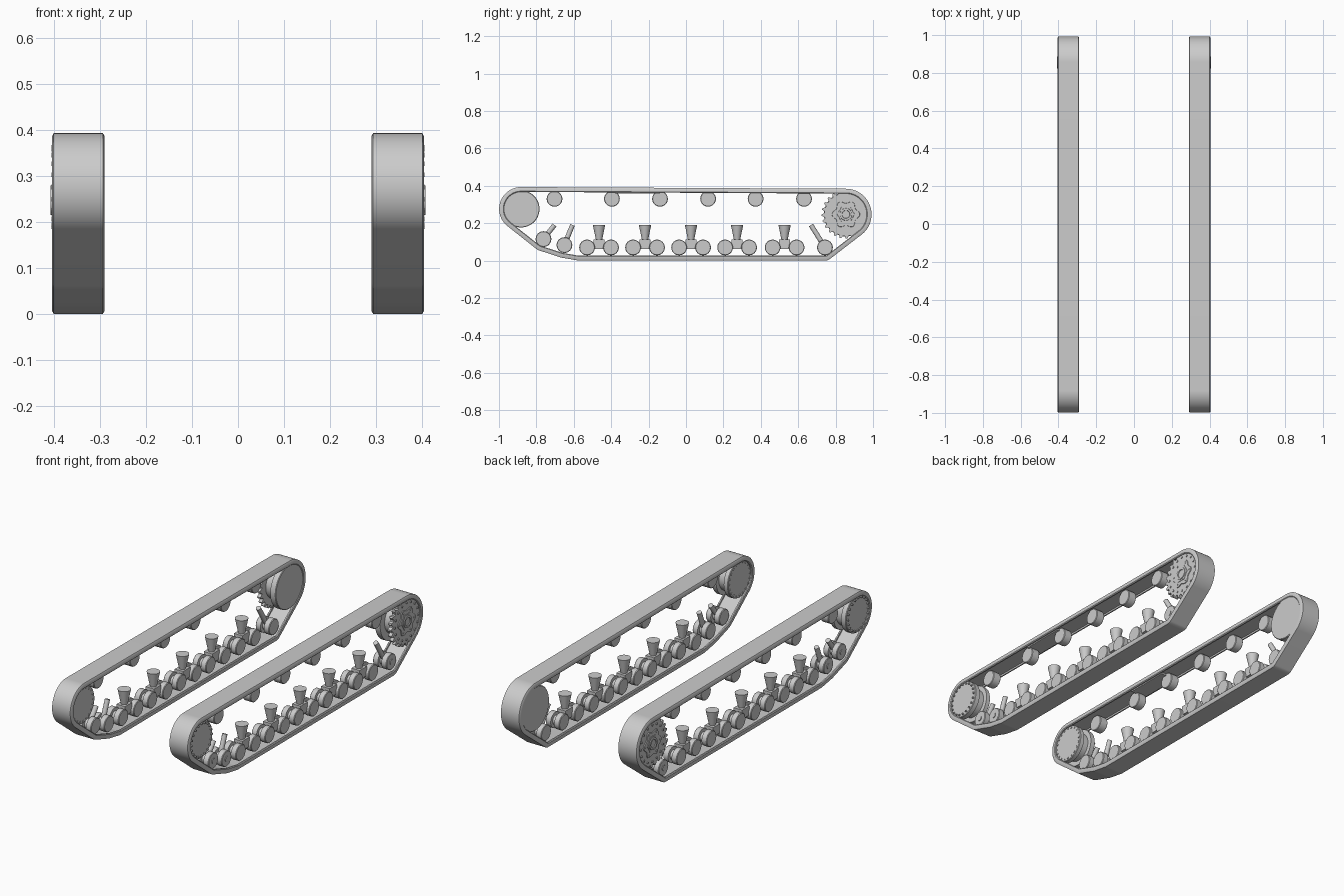
import bpy, bmesh
from math import sin, cos, tau
from mathutils import Vector, Matrix

cube = bpy.data.objects.get("Cube")
if cube:
    bpy.data.objects.remove(cube)

MID = 0.3475  # centre plane of one track
metal = bpy.data.materials.new("plain_grey")
metal.use_nodes = True
GREY = (0.6, 0.6, 0.6, 1)
metal.diffuse_color = GREY
metal.node_tree.nodes["Principled BSDF"].inputs["Base Color"].default_value = GREY


def finish(name, bm):
    """Turn a bmesh into a smooth-shaded object mirrored to the other side."""
    bmesh.ops.recalc_face_normals(bm, faces=bm.faces)
    mesh = bpy.data.meshes.new(name)
    bm.to_mesh(mesh)
    bm.free()
    mesh.materials.append(metal)
    ob = bpy.data.objects.new(name, mesh)
    bpy.context.collection.objects.link(ob)
    ob.modifiers.new("other_side", 'MIRROR').use_bisect_axis[0] = False
    bpy.ops.object.select_all(action='DESELECT')
    ob.select_set(True)
    bpy.context.view_layer.objects.active = ob
    bpy.ops.object.shade_smooth_by_angle(angle=0.6)
    return ob


def turned(bm, y, z, rings, n=32, shape=lambda i: 1):
    """Capped solid along x from (x, radius) rings; shape scales the radius."""
    loops = []
    for x, r in rings:
        loops.append([bm.verts.new((x, y + r * shape(i) * cos(tau * i / n),
                                    z + r * shape(i) * sin(tau * i / n)))
                      for i in range(n)])
    for a, b in zip(loops, loops[1:]):
        for i in range(n):
            j = (i + 1) % n
            bm.faces.new((a[i], a[j], b[j], b[i]))
    bm.faces.new(loops[0])
    bm.faces.new(loops[-1])


def rod(bm, start, end, r1, r2, n=20):
    """Cone or cylinder between two points."""
    a, b = Vector(start), Vector(end)
    rot = (b - a).to_track_quat('Z', 'Y').to_matrix().to_4x4()
    bmesh.ops.create_cone(bm, cap_ends=True, segments=n, radius1=r1, radius2=r2,
                          depth=(b - a).length,
                          matrix=Matrix.Translation((a + b) / 2) @ rot)


def box(bm, centre, size):
    bmesh.ops.create_cube(bm, size=1, matrix=Matrix.Translation(centre)
                          @ Matrix.Diagonal((*size, 1)))


def bolts(bm, y, z, ring, x0, x1, r, count):
    for i in range(count):
        a = tau * i / count
        turned(bm, y + ring * cos(a), z + ring * sin(a), [(x0, r), (x1, r)], 8)


IDLER = (-0.882, 0.276)
DRIVE = (0.855, 0.247)

# Track belt: a chamfered section swept round the wheels
guides = [(*IDLER, 0.117), (*DRIVE, 0.137), (0.745, 0.04, 0.04), (-0.57, 0.065, 0.065),
          (-0.65, 0.083, 0.069), (-0.762, 0.115, 0.065)]
section = [(-0.0535, 0), (0.0535, 0), (0.0575, 0.007), (0.0575, 0.022), (0.054, 0.026),
           (0.047, 0.026), (0.047, 0.017), (-0.047, 0.017), (-0.047, 0.026),
           (-0.054, 0.026), (-0.0575, 0.022), (-0.0575, 0.007)]
bm = bmesh.new()
STEPS = 240
loops = []
for k in range(STEPS):
    c, s = cos(tau * k / STEPS), sin(tau * k / STEPS)
    y, z, r = max(guides, key=lambda g: g[0] * c + g[1] * s + g[2])
    loops.append([bm.verts.new((MID + x, y + (r - d) * c, z + (r - d) * s))
                  for x, d in section])
for k in range(STEPS):
    a, b = loops[k], loops[(k + 1) % STEPS]
    for i in range(len(section)):
        j = (i + 1) % len(section)
        bm.faces.new((a[i], a[j], b[j], b[i]))
finish("track_belt", bm)

# Skid plate under the upper run
bm = bmesh.new()
box(bm, (MID, -0.26, 0.364), (0.09, 0.24, 0.009))
finish("upper_skid_plate", bm)

# Front idler: two bolted discs on a stepped drum
bm = bmesh.new()
turned(bm, *IDLER, [(0.300, 0.096), (0.303, 0.099), (0.325, 0.099), (0.325, 0.075),
                    (0.370, 0.075), (0.370, 0.099), (0.395, 0.099), (0.398, 0.096)], 48)
for x0, x1 in ((0.297, 0.301), (0.397, 0.406)):
    bolts(bm, *IDLER, 0.086, x0, x1, 0.005, 20)
finish("front_idler", bm)

# Rear drive sprocket: toothed ring, plain inner disc and drum
bm = bmesh.new()
TEETH = 24
turned(bm, *DRIVE, [(0.378, 0.13), (0.398, 0.13)], TEETH * 4,
       lambda i: 1 if i % 4 < 2 else 0.88)
turned(bm, *DRIVE, [(0.325, 0.08), (0.380, 0.08)], 40)
turned(bm, *DRIVE, [(0.293, 0.115), (0.296, 0.118), (0.325, 0.118)], 48)
finish("drive_sprocket", bm)

# Sprocket face: bolts, lobed plate and hub
bm = bmesh.new()
bolts(bm, *DRIVE, 0.098, 0.396, 0.402, 0.006, 16)
turned(bm, *DRIVE, [(0.396, 0.068), (0.402, 0.066)], 72,
       lambda i: 1 + 0.12 * cos(tau * i / 12))
turned(bm, *DRIVE, [(0.40, 0.048), (0.404, 0.046)], 6)
turned(bm, *DRIVE, [(0.40, 0.034), (0.408, 0.032), (0.408, 0.022), (0.403, 0.02)], 24)
bolts(bm, *DRIVE, 0.06, 0.40, 0.405, 0.005, 6)
finish("sprocket_hub", bm)

# Return rollers
bm = bmesh.new()
for y in (-0.703, -0.396, -0.139, 0.118, 0.372, 0.631):
    turned(bm, y, 0.33, [(0.332, 0.039), (0.335, 0.042), (0.377, 0.042), (0.380, 0.039)])
finish("return_rollers", bm)

# Road wheels: twin discs on an axle
bogies = (-0.465, -0.219, 0.027, 0.273, 0.527)
singles = [(-0.762, 0.115, -0.703, 0.19), (-0.65, 0.083, -0.607, 0.19),
           (0.743, 0.07, 0.668, 0.19)]
wheels = [(y + d, 0.07) for y in bogies for d in (-0.064, 0.064)]
wheels += [s[:2] for s in singles]
bm = bmesh.new()
for y, z in wheels:
    turned(bm, y, z, [(0.307, 0.039), (0.310, 0.042), (0.337, 0.042), (0.337, 0.025),
                      (0.358, 0.025), (0.358, 0.042), (0.385, 0.042), (0.388, 0.039)])
finish("road_wheels", bm)

# Bogies: link beam, block and flared post between each wheel pair
bm = bmesh.new()
for y in bogies:
    box(bm, (MID, y, 0.088), (0.05, 0.06, 0.05))
    box(bm, (MID, y, 0.075), (0.018, 0.13, 0.025))
    rod(bm, (MID, y, 0.108), (MID, y, 0.19), 0.016, 0.033, 24)
finish("bogie_posts", bm)

# Swing arms of the single wheels
bm = bmesh.new()
for y, z, top_y, top_z in singles:
    rod(bm, (MID, y, z), (MID, top_y, top_z), 0.013, 0.013, 16)
    rod(bm, (MID - 0.035, y, z), (MID + 0.044, y, z), 0.014, 0.014, 16)
finish("swing_arms", bm)
